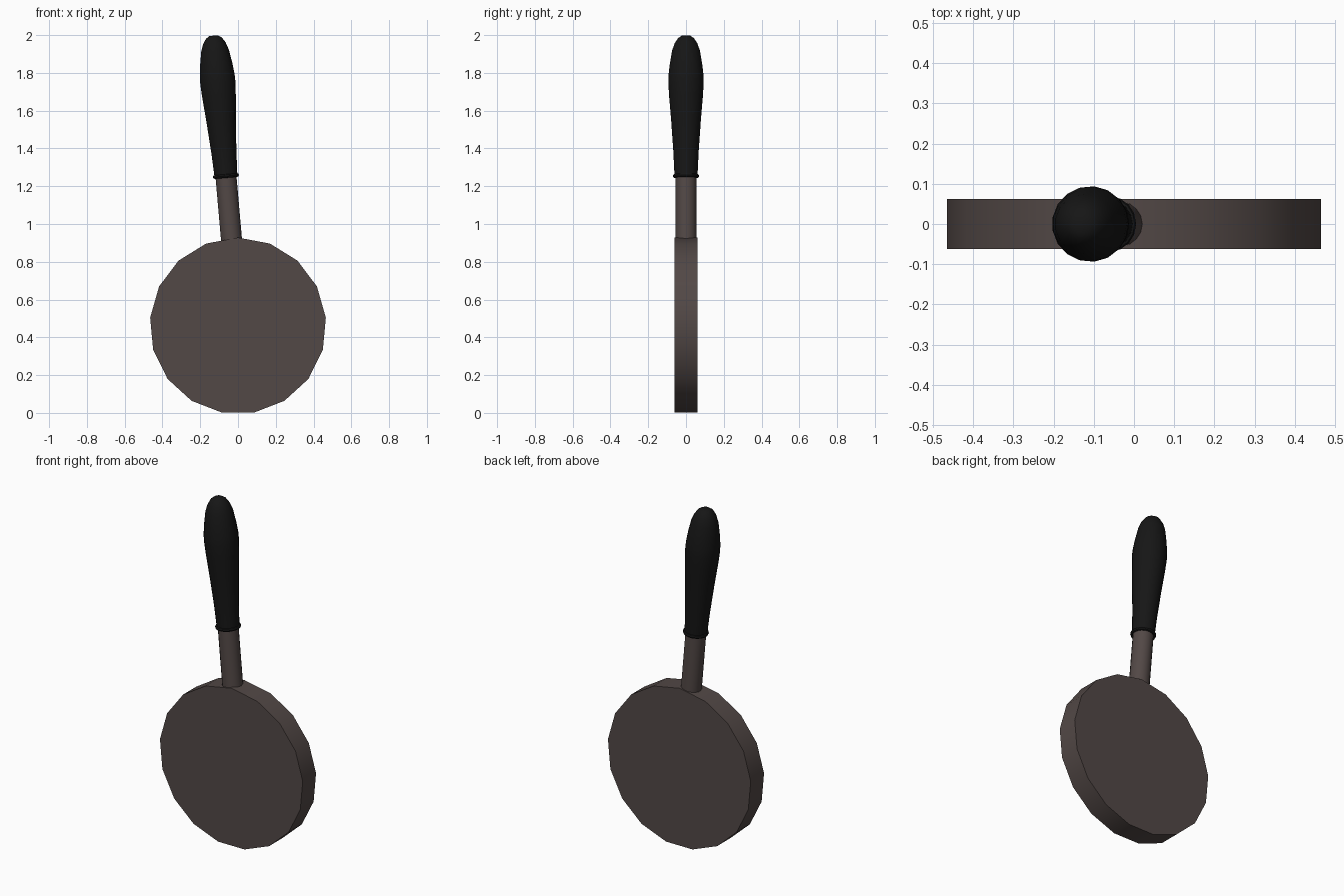
import bpy, bmesh, math
from mathutils import Matrix

if "Cube" in bpy.data.objects:
    bpy.data.objects.remove(bpy.data.objects["Cube"])

SIDES = 17
TILT = math.radians(-5)


def material(name, rgb):
    m = bpy.data.materials.new(name)
    m.diffuse_color = (*rgb, 1)
    m.use_nodes = True
    m.node_tree.nodes["Principled BSDF"].inputs["Base Color"].default_value = m.diffuse_color
    return m


iron = material("brown_iron", (0.085, 0.065, 0.061))
grip = material("black_grip", (0.008, 0.008, 0.008))


def lathe(name, profile, mat, matrix, closed=False):
    """Spin (radius, height) points around local z; cap the ends unless closed."""
    bm = bmesh.new()
    rings = [[bm.verts.new((r * math.cos(a), r * math.sin(a), h))
              for a in (2 * math.pi * i / SIDES for i in range(SIDES))]
             for r, h in profile]
    pairs = list(zip(rings, rings[1:]))
    if closed:
        pairs.append((rings[-1], rings[0]))
    else:
        bm.faces.new(rings[0])
        bm.faces.new(rings[-1])
    for lo, hi in pairs:
        for i in range(SIDES):
            j = (i + 1) % SIDES
            bm.faces.new((lo[i], lo[j], hi[j], hi[i]))
    bmesh.ops.recalc_face_normals(bm, faces=bm.faces)
    me = bpy.data.meshes.new(name)
    bm.to_mesh(me)
    bm.free()
    me.materials.append(mat)
    ob = bpy.data.objects.new(name, me)
    bpy.context.collection.objects.link(ob)
    ob.matrix_world = matrix
    bpy.ops.object.select_all(action='DESELECT')
    ob.select_set(True)
    bpy.context.view_layer.objects.active = ob
    bpy.ops.object.shade_smooth_by_angle(angle=math.radians(35))
    return ob


# Solid upright disc with one corner pointing straight up
upright = (Matrix.Translation((0, 0, 0.461)) @ Matrix.Rotation(math.pi / 2, 4, 'X')
           @ Matrix.Rotation(math.pi / 2, 4, 'Z'))
lathe("pan_disc", [(0.467, -0.062), (0.467, 0.062)], iron, upright)

# Leaning handle parts share one axis, starting at the grip base
axis = Matrix.Translation((-0.064, 0, 1.25)) @ Matrix.Rotation(TILT, 4, 'Y')
lathe("neck", [(0.056, -0.36), (0.056, 0.03)], iron, axis)
lathe("handle_grip",
      [(0.061, 0), (0.067, 0.13), (0.079, 0.30), (0.090, 0.43), (0.094, 0.50),
       (0.093, 0.54), (0.086, 0.60), (0.074, 0.67), (0.060, 0.71),
       (0.042, 0.737), (0.022, 0.75)], grip, axis)

# Thin ring at the base of the grip
ring = [(0.060 + 0.010 * math.cos(a), 0.004 + 0.010 * math.sin(a))
        for a in (2 * math.pi * i / 8 for i in range(8))]
lathe("collar_ring", ring, grip, axis, closed=True)
